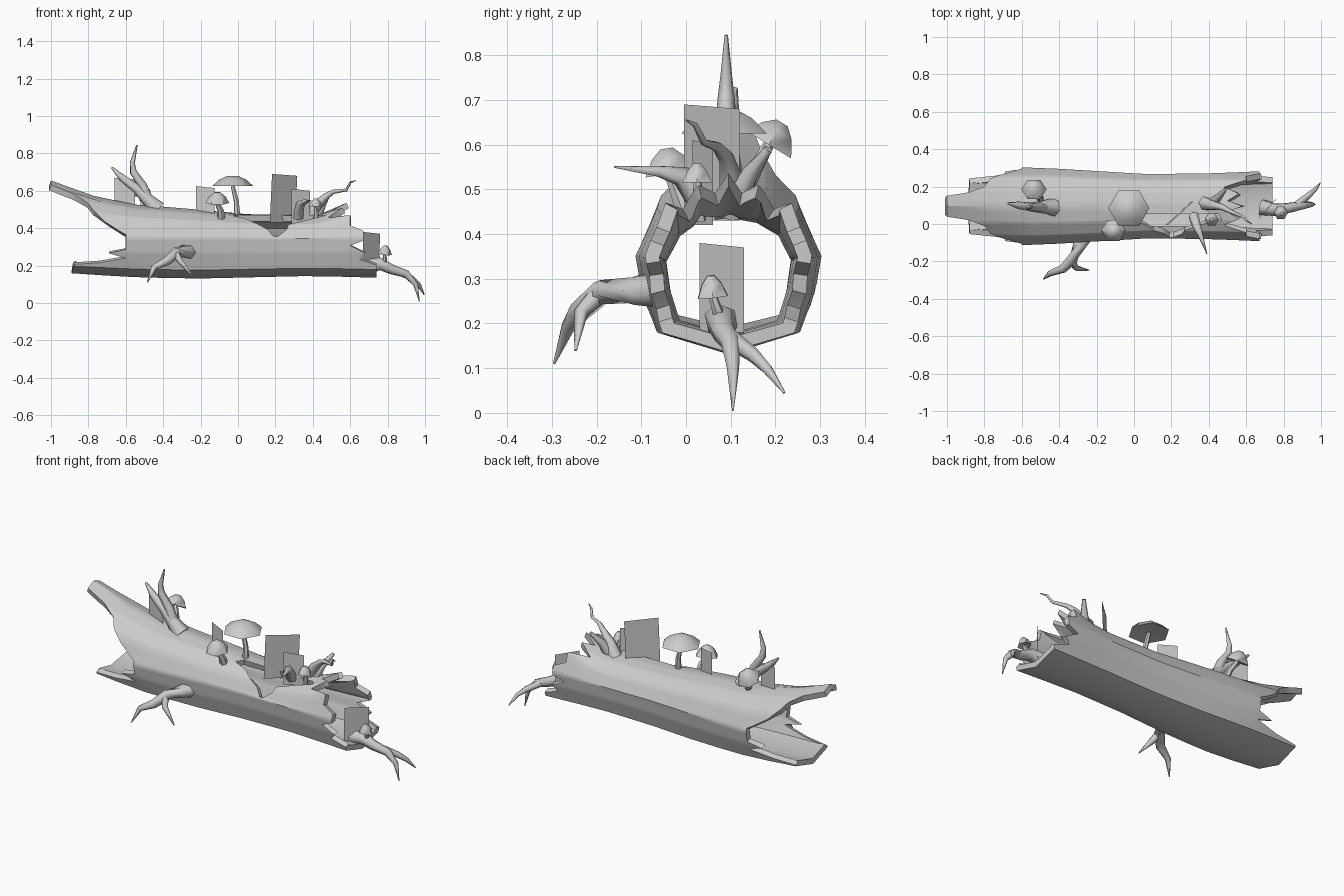
import bpy, bmesh, math
from mathutils import Vector, Matrix

cube = bpy.data.objects.get("Cube")
if cube:
    bpy.data.objects.remove(cube)

grey = bpy.data.materials.new("weathered grey")
grey.use_nodes = True
GREY = (0.6, 0.6, 0.6, 1)
grey.diffuse_color = GREY
grey.node_tree.nodes["Principled BSDF"].inputs["Base Color"].default_value = GREY


def finish(name, bm, angle=40):
    """Turn a bmesh into a shaded object."""
    bmesh.ops.recalc_face_normals(bm, faces=bm.faces)
    me = bpy.data.meshes.new(name)
    bm.to_mesh(me)
    bm.free()
    ob = bpy.data.objects.new(name, me)
    bpy.context.collection.objects.link(ob)
    me.materials.append(grey)
    bpy.ops.object.select_all(action="DESELECT")
    ob.select_set(True)
    bpy.context.view_layer.objects.active = ob
    if angle:
        bpy.ops.object.shade_smooth_by_angle(angle=math.radians(angle))
    return ob


def lerp(table, x):
    """Piecewise linear lookup in a list of (key, value) pairs."""
    for (a, u), (b, v) in zip(table, table[1:]):
        if x <= b:
            return u + (v - u) * max(0, (x - a) / (b - a))
    return table[-1][1]


def skin(bm, rings):
    """Bridge successive closed rings of vertices with quads."""
    n = len(rings[0])
    for r, s in zip(rings, rings[1:]):
        for i in range(n):
            j = (i + 1) % n
            bm.faces.new((r[i], r[j], s[j], s[i]))
    bm.faces.new(rings[0])
    bm.faces.new(rings[-1])


def tube(bm, points, radii, sides=6):
    """Tapered limb along a path."""
    pts = [Vector(p) for p in points]
    rings = []
    for i, (p, r) in enumerate(zip(pts, radii)):
        d = (pts[min(i + 1, len(pts) - 1)] - pts[max(i - 1, 0)]).normalized()
        side = d.cross(Vector((0.3, 1, 0.2))).normalized()
        up = d.cross(side)
        rings.append([bm.verts.new(p + r * (side * math.cos(a) + up * math.sin(a)))
                      for a in (math.tau * k / sides for k in range(sides))])
    skin(bm, rings)


def branch(name, *limbs):
    bm = bmesh.new()
    for points, radii in limbs:
        tube(bm, points, radii)
    return finish(name, bm, 75)


def mushroom(name, foot, head, radius, height, tilt=(0, 0), stem=0.012):
    """Six-sided cap with a hollow underside on a bent stem."""
    bm = bmesh.new()
    foot, head = Vector(foot), Vector(head)
    mid = (foot + head) / 2 + Vector((0.008, 0, 0))
    tube(bm, [foot, mid, head], [stem * 1.3, stem, stem * 0.8])
    turn = Matrix.Rotation(tilt[0], 3, "X") @ Matrix.Rotation(tilt[1], 3, "Y")
    rings = []
    for r, z in ((0.15, 0.25), (1, 0), (0.65, 0.6), (0.25, 0.95)):
        rings.append([bm.verts.new(head + turn @ Vector((
            r * radius * math.cos(k * math.tau / 6),
            r * radius * math.sin(k * math.tau / 6), z * height))) for k in range(6)])
    skin(bm, rings)
    return finish(name, bm, 50)


def card(name, a, b, low, high, lean=0.0):
    """Thin upright foliage card between two ground points."""
    bm = bmesh.new()
    (ax, ay), (bx, by) = a, b
    bm.faces.new([bm.verts.new(v) for v in (
        (ax, ay, low), (bx, by, low), (bx + lean, by, high - 0.01), (ax + lean, ay, high))])
    return finish(name, bm, 0)


# Hollow log: section outline by angle from the top, size along its length,
# broken ends, and the start and end of the break in its upper front
SECTION = [(0, (0, 1)), (25, (0.42, 0.9)), (50, (0.77, 0.64)), (85, (1, 0.08)),
           (110, (0.93, -0.35)), (135, (0.78, -0.78)), (180, (0, -1))]
TOP = [(-1, 0.655), (-0.8, 0.58), (-0.6, 0.53), (-0.4, 0.515), (-0.1, 0.49),
       (0.2, 0.46), (0.45, 0.475), (0.6, 0.545), (0.75, 0.55)]
BASE = [(-0.9, 0.16), (-0.6, 0.14), (-0.25, 0.13), (0.4, 0.145), (0.75, 0.135)]
WIDTH = [(-0.9, 0.185), (-0.6, 0.208), (-0.4, 0.2), (0.1, 0.17), (0.4, 0.175), (0.75, 0.19)]
LEFT_END = [(0, -1), (18, -1), (24, -0.88), (34, -0.8), (48, -0.77), (62, -0.71), (80, -0.6),
            (104, -0.6), (111, -0.69), (118, -0.6), (127, -0.74), (132, -0.88), (180, -0.89)]
RIGHT_END = [(0, 0.58), (10, 0.5), (22, 0.56), (36, 0.48), (50, 0.6), (66, 0.6), (75, 0.67),
             (90, 0.67), (98, 0.6), (110, 0.68), (120, 0.65), (128, 0.74), (180, 0.74)]
BREAK_START = [(14, 0), (25, -0.03), (34, 0.05), (48, 0.1), (62, 0.16), (80, 0.19)]
BREAK_END = [(14, 0.45), (25, 0.47), (34, 0.37), (48, 0.27), (62, 0.26), (80, 0.21)]


def log_point(x, phi):
    s = abs(phi)
    y = lerp([(k, v[0]) for k, v in SECTION], s) * math.copysign(1, phi)
    z = lerp([(k, v[1]) for k, v in SECTION], s)
    top, base = lerp(TOP, x), lerp(BASE, x)
    mid = 0.335
    return Vector((x, 0.095 - y * lerp(WIDTH, x),
                   mid + z * ((top - mid) if z > 0 else (mid - base))))


half = sorted({k for k, _ in LEFT_END + RIGHT_END + SECTION + BREAK_START})
angles = half + [-k for k in reversed(half) if 0 < k < 180]
bm = bmesh.new()
columns = []
for phi in angles:
    lo, hi = lerp(LEFT_END, abs(phi)), lerp(RIGHT_END, abs(phi))
    if 14 <= phi <= 80:
        start, end = lerp(BREAK_START, phi), lerp(BREAK_END, phi)
    else:
        start, end = 0.05, 0.35
    xs = [lo, (lo - 0.55) / 2, -0.55, -0.4, -0.2, start, end, (hi + end) / 2, hi]
    columns.append([bm.verts.new(log_point(x, phi)) for x in xs])
for i, phi in enumerate(angles):
    a, b = columns[i], columns[(i + 1) % len(columns)]
    for j in range(len(a) - 1):
        if not (j == 5 and 14 <= phi < 80):
            bm.faces.new((a[j], a[j + 1], b[j + 1], b[j]))
log = finish("hollow_log", bm, 0)
shell = log.modifiers.new("wall", "SOLIDIFY")
shell.thickness = 0.032
shell.offset = -1
bpy.ops.object.modifier_apply(modifier=shell.name)
bpy.ops.object.shade_smooth_by_angle(angle=math.radians(35))

# Broken branches and roots
branch("top_left_branch",
       ([(-0.43, 0.09, 0.5), (-0.48, 0.09, 0.55), (-0.54, 0.09, 0.61), (-0.62, 0.1, 0.67),
         (-0.675, 0.11, 0.725)], [0.05, 0.036, 0.026, 0.02, 0.006]),
       ([(-0.47, 0.09, 0.53), (-0.51, 0.09, 0.63), (-0.56, 0.09, 0.7), (-0.565, 0.09, 0.75),
         (-0.54, 0.09, 0.845)], [0.03, 0.024, 0.02, 0.014, 0.004]))
branch("front_branch",
       ([(-0.26, -0.06, 0.275), (-0.29, -0.11, 0.275), (-0.33, -0.19, 0.27), (-0.38, -0.24, 0.225),
         (-0.45, -0.265, 0.19), (-0.485, -0.295, 0.11)], [0.042, 0.036, 0.03, 0.024, 0.016, 0.003]),
       ([(-0.33, -0.2, 0.26), (-0.31, -0.235, 0.225), (-0.24, -0.247, 0.14)], [0.022, 0.016, 0.003]))
branch("right_root",
       ([(0.68, 0.09, 0.19), (0.76, 0.075, 0.21), (0.82, 0.085, 0.18), (0.9, 0.1, 0.155),
         (0.95, 0.105, 0.1), (0.97, 0.105, 0.005)], [0.045, 0.035, 0.028, 0.022, 0.014, 0.002]),
       ([(0.87, 0.1, 0.165), (0.93, 0.15, 0.13), (0.965, 0.18, 0.1), (0.995, 0.22, 0.045)],
        [0.022, 0.017, 0.013, 0.003]))
branch("top_right_branch",
       ([(0.38, 0.11, 0.45), (0.42, 0.1, 0.52), (0.47, 0.09, 0.57), (0.51, 0.07, 0.595),
         (0.58, 0.04, 0.605), (0.6, 0.02, 0.645), (0.63, 0, 0.655)],
        [0.04, 0.028, 0.018, 0.012, 0.008, 0.006, 0.002]))
branch("hanging_twig",
       ([(0.32, 0.04, 0.46), (0.335, -0.01, 0.53), (0.355, -0.06, 0.54), (0.39, -0.16, 0.55)],
        [0.03, 0.024, 0.014, 0.002]))
branch("splinter",
       ([(0.42, 0.11, 0.46), (0.45, 0.14, 0.53), (0.49, 0.185, 0.59)], [0.03, 0.022, 0.01]))

# Mushrooms
mushroom("large_mushroom", (-0.005, 0.08, 0.46), (-0.028, 0.085, 0.625), 0.11, 0.058, stem=0.014)
mushroom("front_mushroom", (-0.09, 0, 0.45), (-0.11, -0.035, 0.535), 0.065, 0.06, (0.15, 0), 0.018)
mushroom("left_mushroom", (-0.5, 0.13, 0.5), (-0.535, 0.185, 0.6), 0.068, 0.06, (-0.55, 0), 0.016)
mushroom("right_mushroom", (0.41, 0.03, 0.43), (0.415, 0.025, 0.515), 0.038, 0.045)
mushroom("root_mushroom", (0.77, 0.08, 0.2), (0.785, 0.06, 0.26), 0.038, 0.05, (0.1, 0.1))

# Foliage cards
card("left_card", (-0.66, 0.12), (-0.55, 0.09), 0.5, 0.67)
card("middle_card", (-0.225, 0.08), (-0.125, 0.04), 0.45, 0.625)
card("large_card", (0.17, -0.005), (0.305, 0.12), 0.43, 0.69, 0.012)
card("small_card", (0.285, 0.015), (0.385, 0.06), 0.42, 0.61)
card("root_card", (0.665, 0.03), (0.755, 0.13), 0.18, 0.38, 0.004)
